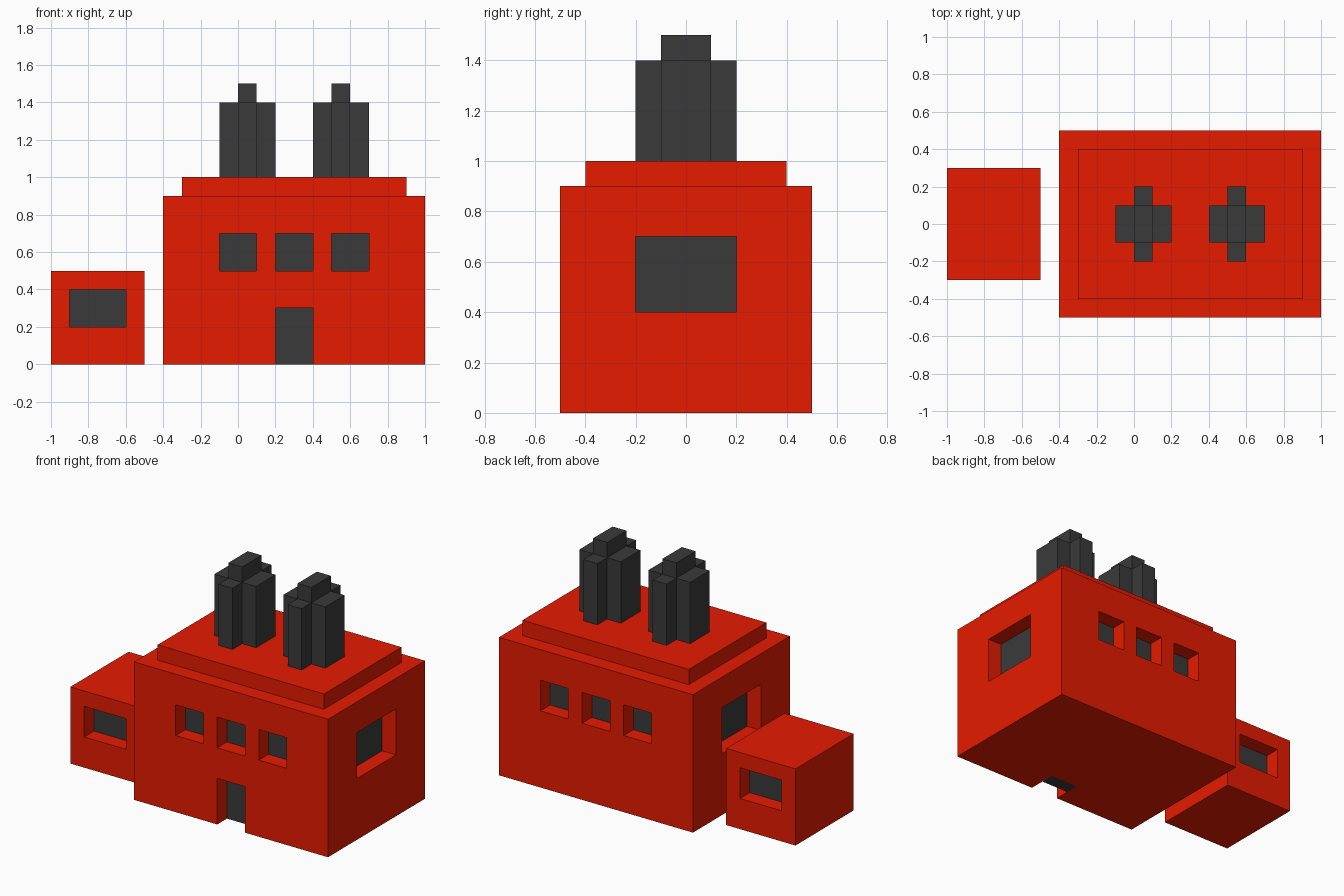
import bpy, bmesh

if "Cube" in bpy.data.objects:
    bpy.data.objects.remove(bpy.data.objects["Cube"])


def material(name, rgb):
    m = bpy.data.materials.new(name)
    m.diffuse_color = (*rgb, 1)
    m.use_nodes = True
    m.node_tree.nodes["Principled BSDF"].inputs["Base Color"].default_value = m.diffuse_color
    return m


RED = material("brick_red", (0.79, 0.011, 0.0))
GREY = material("dark_grey", (0.042, 0.042, 0.042))
DEPTH = 0.1  # depth of window and door recesses


def boxes(name, spans, mats):
    """One object made of boxes given as (x0, x1, y0, y1, z0, z1)."""
    bm = bmesh.new()
    for x0, x1, y0, y1, z0, z1 in spans:
        for v in bmesh.ops.create_cube(bm, size=1)["verts"]:
            v.co = (x1 if v.co.x > 0 else x0,
                    y1 if v.co.y > 0 else y0,
                    z1 if v.co.z > 0 else z0)
    me = bpy.data.meshes.new(name)
    bm.to_mesh(me)
    bm.free()
    for m in mats:
        me.materials.append(m)
    ob = bpy.data.objects.new(name, me)
    bpy.context.collection.objects.link(ob)
    return ob


def hall(name, span, cuts):
    """Box with recesses; the back wall of each recess is grey."""
    ob = boxes(name, [span], [RED, GREY])
    cutter = boxes(name + "_cutter", cuts, [RED])
    cutter.hide_render = True
    mod = ob.modifiers.new("recesses", 'BOOLEAN')
    mod.operation, mod.solver, mod.object = 'DIFFERENCE', 'EXACT', cutter
    bpy.context.view_layer.update()
    deps = bpy.context.evaluated_depsgraph_get()
    me = bpy.data.meshes.new_from_object(ob.evaluated_get(deps))
    ob.modifiers.clear()
    ob.data = me
    bpy.data.objects.remove(cutter)
    x0, x1, y0, y1 = span[:4]
    for p in me.polygons:
        c = p.center
        inset = min(c.x - x0, x1 - c.x, c.y - y0, y1 - c.y)
        p.material_index = int(abs(p.normal.z) < 0.5 and inset > DEPTH * 0.98)
    return ob


def front_back(x0, x1, wall, z0, z1):
    """Matching recess cutters in the front and back walls."""
    return [(x0, x1, -wall - 0.1, -wall + DEPTH, z0, z1),
            (x0, x1, wall - DEPTH, wall + 0.1, z0, z1)]


# Main hall: three windows front and back, one each side, front door
cuts = [(0.2, 0.4, -0.6, -0.31, -0.1, 0.3)]
for x in (-0.1, 0.2, 0.5):
    cuts += front_back(x, x + 0.2, 0.5, 0.5, 0.7)
cuts += [(-0.5, -0.4 + DEPTH, -0.2, 0.2, 0.4, 0.7),
         (1.0 - DEPTH, 1.1, -0.2, 0.2, 0.4, 0.7)]
hall("main_hall", (-0.4, 1.0, -0.5, 0.5, 0, 0.9), cuts)
boxes("front_door", [(0.2, 0.4, -0.4, -0.31, 0, 0.3)], [GREY])

# Stepped roof
boxes("roof_step", [(-0.3, 0.9, -0.4, 0.4, 0.9, 1.0)], [RED])

# Annex with a window front and back
hall("annex", (-1.0, -0.5, -0.3, 0.3, 0, 0.5),
     front_back(-0.9, -0.6, 0.3, 0.2, 0.4))

# Chimneys: taller core with four lower arms
for i, x in enumerate((0.0, 0.5)):
    boxes(f"chimney_{i + 1}", [
        (x, x + 0.1, -0.1, 0.1, 1.0, 1.5),
        (x - 0.1, x, -0.1, 0.1, 1.0, 1.4),
        (x + 0.1, x + 0.2, -0.1, 0.1, 1.0, 1.4),
        (x, x + 0.1, -0.2, -0.1, 1.0, 1.4),
        (x, x + 0.1, 0.1, 0.2, 1.0, 1.4)], [GREY])
